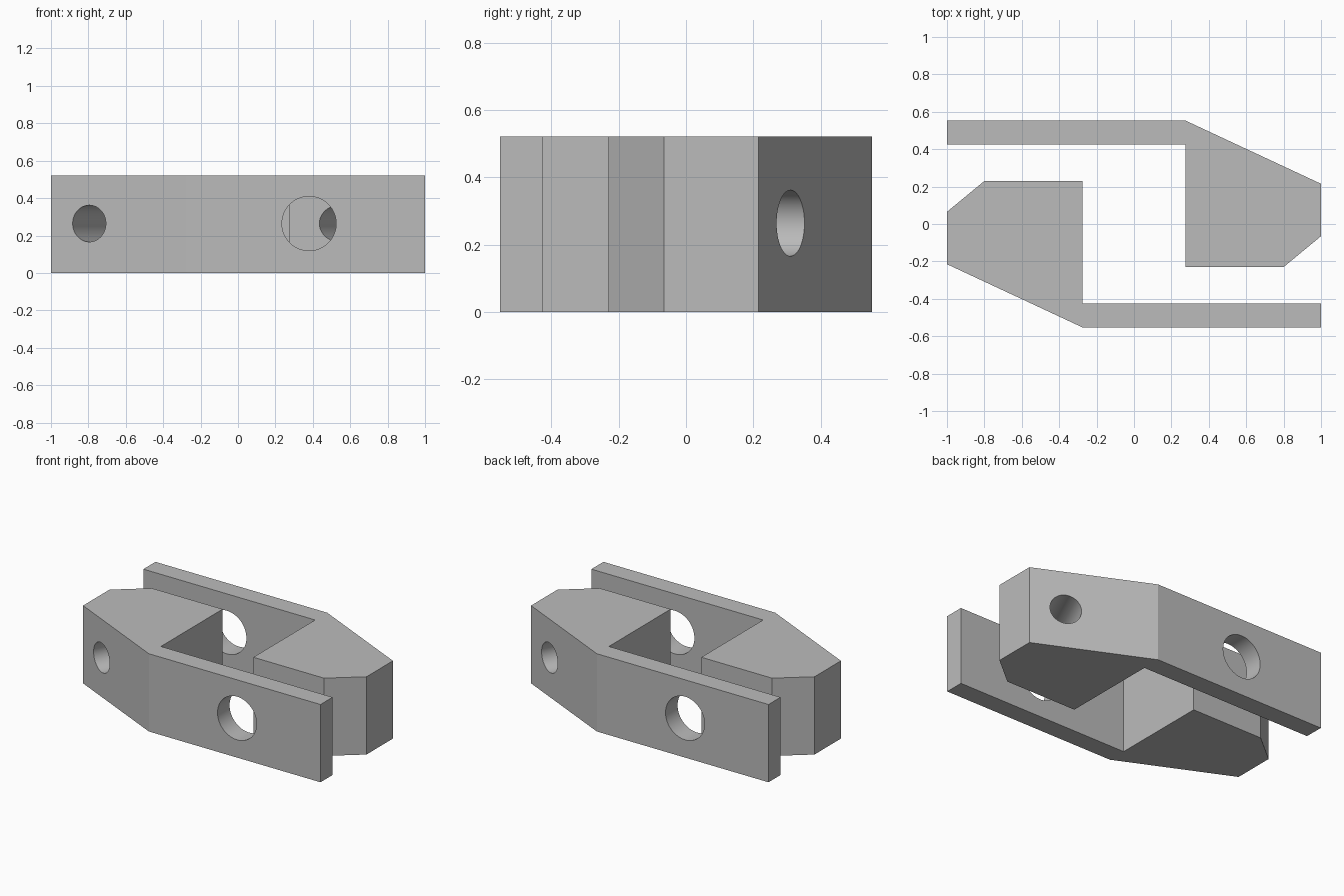
import bpy, bmesh
from math import pi, radians, atan2
from mathutils import Matrix, Vector

HEIGHT = 0.522
MID = HEIGHT / 2 + 0.003

if "Cube" in bpy.data.objects:
    bpy.data.objects.remove(bpy.data.objects["Cube"])

grey = bpy.data.materials.new("plain grey")
grey.use_nodes = True
colour = (0.5, 0.5, 0.5, 1)
grey.diffuse_color = colour
grey.node_tree.nodes["Principled BSDF"].inputs["Base Color"].default_value = colour

# Outline of one jaw from above: chamfered block, sloping shoulder, thin arm
OUTLINE = [(-1, 0.065), (-1, -0.215), (-0.275, -0.553), (1, -0.553),
           (1, -0.425), (-0.275, -0.425), (-0.275, 0.23), (-0.8, 0.23)]


def prism(name, outline, height):
    bm = bmesh.new()
    face = bm.faces.new([bm.verts.new((x, y, 0)) for x, y in outline])
    top = bmesh.ops.extrude_face_region(bm, geom=[face])["geom"]
    bmesh.ops.translate(bm, vec=(0, 0, height),
                        verts=[v for v in top if isinstance(v, bmesh.types.BMVert)])
    bmesh.ops.recalc_face_normals(bm, faces=bm.faces)
    mesh = bpy.data.meshes.new(name)
    bm.to_mesh(mesh)
    bm.free()
    mesh.materials.append(grey)
    obj = bpy.data.objects.new(name, mesh)
    bpy.context.collection.objects.link(obj)
    return obj


def drill(obj, centre, angle, radius, length):
    """Cut a round hole whose axis lies flat, turned by angle from the y axis."""
    bpy.ops.mesh.primitive_cylinder_add(vertices=64, radius=radius, depth=length,
                                        location=centre, rotation=(pi / 2, 0, angle))
    cutter = bpy.context.object
    cutter.name = "hole_cutter"
    cutter.hide_render = True
    cutter.data.materials.append(grey)
    mod = obj.modifiers.new("hole", 'BOOLEAN')
    mod.operation = 'DIFFERENCE'
    mod.solver = 'EXACT'
    mod.object = cutter
    bpy.context.view_layer.objects.active = obj
    bpy.ops.object.modifier_apply(modifier=mod.name)
    bpy.data.objects.remove(cutter)


# Front jaw with a wide hole in the arm and a bolt hole square to the shoulder
front_jaw = prism("front_jaw", OUTLINE, HEIGHT)
drill(front_jaw, (0.38, -0.49, MID), 0, 0.145, 0.4)
shoulder = Vector(OUTLINE[2]) - Vector(OUTLINE[1])
drill(front_jaw, (-0.795, -0.31, MID), atan2(shoulder.y, shoulder.x), 0.098, 1.8)

bpy.ops.object.select_all(action='DESELECT')
front_jaw.select_set(True)
bpy.context.view_layer.objects.active = front_jaw
bpy.ops.object.shade_smooth_by_angle(angle=radians(20))

# Back jaw is the same part turned half way round
back_jaw = front_jaw.copy()
back_jaw.data = front_jaw.data.copy()
back_jaw.name = "back_jaw"
back_jaw.data.transform(Matrix.Rotation(pi, 4, 'Z'))
bpy.context.collection.objects.link(back_jaw)
